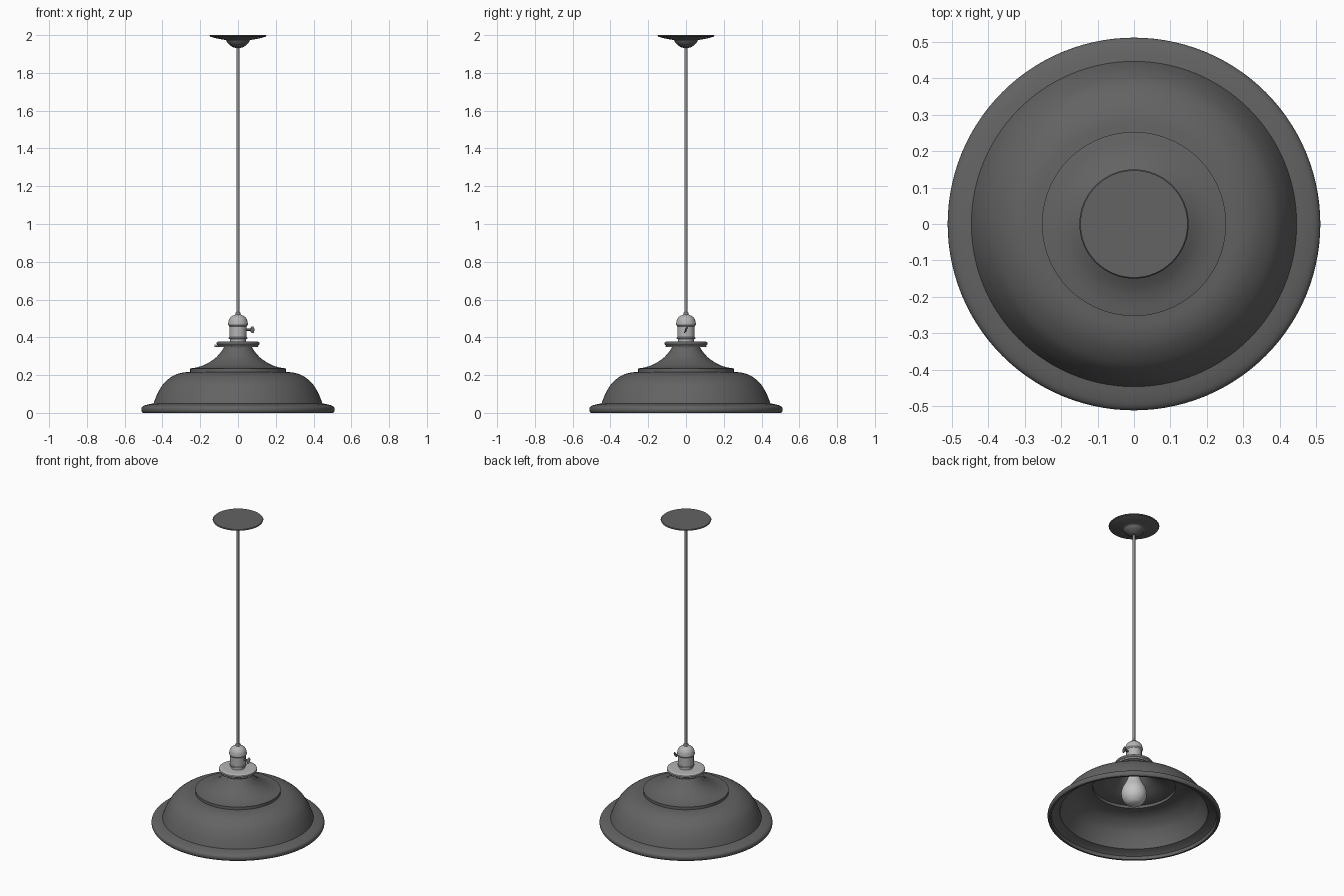
import bpy, bmesh, math
from mathutils import Matrix, Vector

if "Cube" in bpy.data.objects:
    bpy.data.objects.remove(bpy.data.objects["Cube"])


def material(name, v):
    m = bpy.data.materials.new(name)
    m.diffuse_color = (v, v, v, 1)
    m.use_nodes = True
    m.node_tree.nodes["Principled BSDF"].inputs["Base Color"].default_value = m.diffuse_color
    return m


DARK = material("dark grey enamel", 0.125)
METAL = material("light grey metal", 0.46)
CORD = material("cord grey", 0.28)
GLASS = material("bulb white", 0.56)


def finish(name, bm, mat, angle=30):
    bmesh.ops.recalc_face_normals(bm, faces=bm.faces)
    me = bpy.data.meshes.new(name)
    bm.to_mesh(me)
    bm.free()
    me.materials.append(mat)
    me.shade_smooth()
    me.set_sharp_from_angle(angle=math.radians(angle))
    ob = bpy.data.objects.new(name, me)
    bpy.context.collection.objects.link(ob)
    return ob


def curve(pts, n=5):
    """Catmull-Rom smoothing of a short (radius, z) profile."""
    p = [Vector(q) for q in pts]
    p = [2 * p[0] - p[1]] + p + [2 * p[-1] - p[-2]]
    out = []
    for a, b, c, d in zip(p, p[1:], p[2:], p[3:]):
        for i in range(n):
            t = i / n
            out.append(0.5 * (2 * b + (c - a) * t + (2 * a - 5 * b + 4 * c - d) * t * t
                              + (3 * b - a - 3 * c + d) * t ** 3))
    return [tuple(v) for v in out] + [tuple(pts[-1])]


def lathe(name, profile, mat, seg=48, closed=False, matrix=None):
    bm = bmesh.new()
    rings = []
    for r, z in profile:
        if r < 1e-5:
            rings.append([bm.verts.new((0, 0, z))])
        else:
            rings.append([bm.verts.new((r * math.cos(2 * math.pi * i / seg),
                                        r * math.sin(2 * math.pi * i / seg), z)) for i in range(seg)])
    for a, b in zip(rings, rings[1:] + (rings[:1] if closed else [])):
        for i in range(seg):
            j = (i + 1) % seg
            f = [a[i % len(a)], a[j % len(a)], b[j % len(b)], b[i % len(b)]]
            f = list(dict.fromkeys(f))
            if len(f) > 2:
                bm.faces.new(f)
    if matrix:
        bm.transform(matrix)
    return finish(name, bm, mat)


# Shade: flared neck, stepped band, dome and rolled rim, as a thin shell
flare = curve([(0.07, 0.355), (0.085, 0.33), (0.12, 0.29), (0.17, 0.258), (0.21, 0.243), (0.253, 0.235)])
dome = curve([(0.253, 0.217), (0.30, 0.212), (0.345, 0.195), (0.39, 0.16), (0.42, 0.115), (0.438, 0.075), (0.447, 0.05)])
rim = curve([(0.447, 0.05), (0.475, 0.045), (0.50, 0.037), (0.511, 0.026), (0.511, 0.01), (0.504, 0.0)], 4)[1:]
outer = flare + dome + rim
dome_in = [(r - 0.008, z - 0.008) for r, z in dome]
flare_in = [(r - 0.008, z - 0.008) for r, z in flare]
inner = [(0.492, 0.0), (0.488, 0.02), (0.47, 0.032)] + dome_in[::-1] + flare_in[::-1]
lathe("lamp_shade", outer + inner, DARK, 112, closed=True)

# Ceiling canopy
lathe("ceiling_canopy", [(0, 2.0), (0.147, 2.0), (0.15, 1.997)]
      + curve([(0.147, 1.992), (0.115, 1.983), (0.065, 1.974)], 4)
      + curve([(0.062, 1.972), (0.052, 1.955), (0.03, 1.938), (0.012, 1.932)], 4) + [(0, 1.932)], DARK, 64)

# Hanging cord and its grip
lathe("cord", [(0, 1.94), (0.008, 1.94), (0.008, 0.51), (0, 0.51)], CORD, 20)
lathe("cord_grip", [(0, 0.535), (0.01, 0.535), (0.014, 0.53), (0.014, 0.51), (0, 0.51)], METAL, 24)

# Socket with domed cap, grooves and foot
lathe("socket", [(0, 0.52)]
      + curve([(0.014, 0.52), (0.034, 0.511), (0.047, 0.495), (0.052, 0.475)], 4)
      + [(0.052, 0.465), (0.048, 0.461), (0.046, 0.458), (0.046, 0.402), (0.049, 0.4), (0.049, 0.393),
         (0.042, 0.39), (0.042, 0.372), (0, 0.372)], METAL, 48)

# Shade holder collar with beaded lower edge
lathe("shade_holder", [(0, 0.378), (0.09, 0.378), (0.105, 0.377), (0.112, 0.373), (0.114, 0.367),
                       (0.112, 0.361), (0.107, 0.358), (0.105, 0.349), (0.098, 0.349),
                       (0.098, 0.362), (0, 0.362)], METAL, 64)
bm = bmesh.new()
for i in range(36):
    a = 2 * math.pi * i / 36
    bmesh.ops.create_icosphere(bm, subdivisions=1, radius=0.005,
                               matrix=Matrix.Translation((0.104 * math.cos(a), 0.104 * math.sin(a), 0.353)))
finish("holder_beads", bm, METAL, 60)

# Switch key on the right, clamp screw on the left
side = Matrix.Rotation(math.pi / 2, 4, 'Y')
lathe("switch_stem", [(0, 0.04), (0.006, 0.04), (0.006, 0.072), (0, 0.072)], DARK, 16,
      matrix=Matrix.Translation((0, 0, 0.44)) @ side)
bm = bmesh.new()
bmesh.ops.create_uvsphere(bm, u_segments=20, v_segments=12, radius=1,
                          matrix=Matrix.Translation((0.076, 0, 0.44)) @ Matrix.Rotation(math.radians(-25), 4, 'X')
                          @ Matrix.Diagonal((0.011, 0.005, 0.02, 1)))
finish("switch_key", bm, DARK, 60)
lathe("clamp_screw", [(0, -0.10), (0.005, -0.10), (0.005, -0.118), (0.007, -0.118), (0.007, -0.124), (0, -0.124)],
      METAL, 16, matrix=Matrix.Translation((0, 0, 0.355)) @ side)

# Bulb with threaded base inside the shade
lathe("bulb_base", [(0, 0.365), (0.042, 0.365), (0.042, 0.30), (0.036, 0.295), (0, 0.295)], METAL, 32)
lathe("bulb", [(0, 0.305)] + curve([(0.034, 0.305), (0.036, 0.275), (0.05, 0.24), (0.07, 0.2), (0.076, 0.165),
                                   (0.068, 0.128), (0.045, 0.1), (0.02, 0.09), (0, 0.088)], 4), GLASS, 40)
